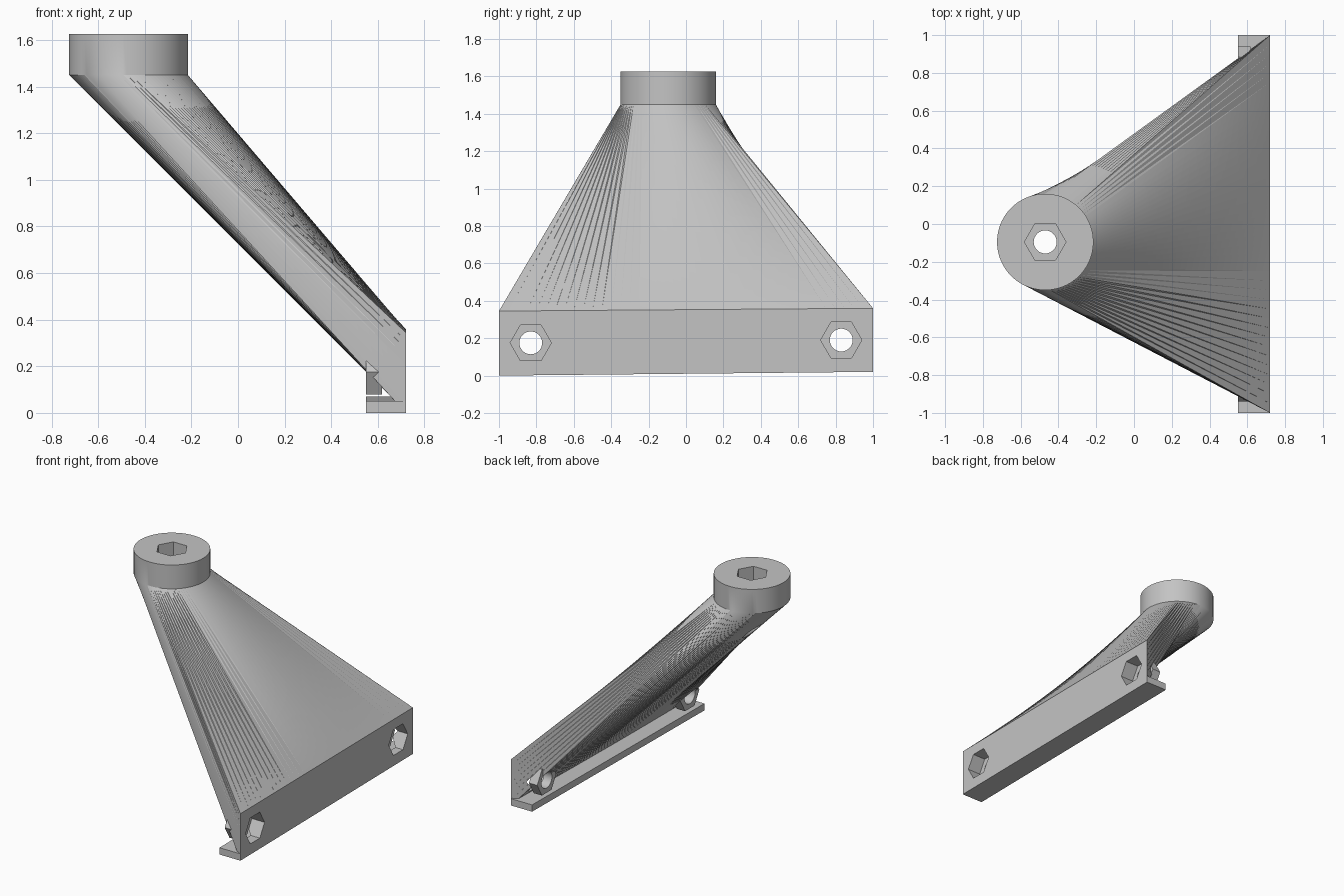
import bpy, bmesh, math
from mathutils import Vector

cube = bpy.data.objects.get("Cube")
if cube:
    bpy.data.objects.remove(cube, do_unlink=True)

grey = bpy.data.materials.new("plain_grey")
grey.use_nodes = True
grey.diffuse_color = (0.55, 0.55, 0.55, 1)
grey.node_tree.nodes["Principled BSDF"].inputs["Base Color"].default_value = (0.55, 0.55, 0.55, 1)

HEAD = Vector((-0.47, -0.095, 0))
HEAD_R, HEAD_LOW, HEAD_TOP = 0.255, 1.45, 1.625
FACE_X, LIP_X, FLOOR_X = 0.72, 0.55, 0.617
HEX_R, HOLE_R = 0.11, 0.061
BOLTS = [(-0.83, 0.175), (0.83, 0.19)]


def add_object(name, bm):
    bmesh.ops.recalc_face_normals(bm, faces=bm.faces)
    mesh = bpy.data.meshes.new(name)
    bm.to_mesh(mesh)
    bm.free()
    mesh.materials.append(grey)
    obj = bpy.data.objects.new(name, mesh)
    bpy.context.collection.objects.link(obj)
    return obj


def loft(name, rings):
    """Skin a stack of equal rings and cap both ends."""
    bm = bmesh.new()
    rows = [[bm.verts.new(p) for p in ring] for ring in rings]
    n = len(rows[0])
    sides = [bm.faces.new((a[i], a[(i + 1) % n], b[(i + 1) % n], b[i]))
             for a, b in zip(rows, rows[1:]) for i in range(n)]
    bm.faces.new(rows[0])
    bm.faces.new(rows[-1])
    bmesh.ops.triangulate(bm, faces=sides)
    return add_object(name, bm)


def prism_x(name, y, z, r, sides, x0, x1):
    angles = [math.tau * i / sides for i in range(sides)]
    return loft(name, [[(x, y + r * math.cos(a), z + r * math.sin(a)) for a in angles]
                       for x in (x0, x1)])


def prism_z(name, r, sides, z0, z1):
    angles = [math.tau * i / sides for i in range(sides)]
    return loft(name, [[HEAD + Vector((r * math.cos(a), r * math.sin(a), z)) for a in angles]
                       for z in (z0, z1)])


def cut(obj, cutters):
    for c in cutters:
        c.hide_render = True
        mod = obj.modifiers.new("cut", 'BOOLEAN')
        mod.operation = 'DIFFERENCE'
        mod.solver = 'EXACT'
        mod.object = c
    graph = bpy.context.evaluated_depsgraph_get()
    mesh = bpy.data.meshes.new_from_object(obj.evaluated_get(graph))
    obj.modifiers.clear()
    obj.data = mesh


# Arm: slightly skewed rectangle blended into the round head
corners = [Vector((FACE_X, -1, 0.345)), Vector((FACE_X, 1, 0.36)),
           Vector((FACE_X, 1, 0.02)), Vector((FACE_X, -1, 0))]
turns = [-88, 50, 80, 236, 272]
steps = [40, 8, 44, 10]
plate, circle = [], []
for k in range(4):
    for s in range(steps[k]):
        t = s / steps[k]
        plate.append(corners[k].lerp(corners[(k + 1) % 4], t))
        a = math.radians(turns[k] + (turns[k + 1] - turns[k]) * t)
        circle.append(HEAD + Vector((HEAD_R * math.cos(a), HEAD_R * math.sin(a), 0)))
arm = loft("arm_and_head", [plate] + [[p + Vector((0, 0, z)) for p in circle]
                                      for z in (HEAD_LOW, HEAD_TOP)])

# Lip along the foot of the mounting face
lip = loft("base_lip", [[(LIP_X, y, z), (FACE_X, y, z), (FACE_X, y, z + 0.05), (LIP_X, y, z + 0.05)]
                        for y, z in ((-1, 0), (1, 0.02))])

# Hex bosses, bolt holes and hex recesses
bosses, drills, recesses = [], [], []
for side, (y, z) in zip(("right", "left"), BOLTS):
    bosses.append(prism_x(side + "_boss", y, z, HEX_R, 6, LIP_X, FLOOR_X))
    drills.append(prism_x(side + "_drill", y, z, HOLE_R, 32, 0.3, 0.9))
    recesses.append(prism_x(side + "_recess", y, z, HEX_R, 6, FLOOR_X, 0.9))
head_drill = prism_z("head_drill", HOLE_R, 32, 0.8, 1.8)
head_recess = prism_z("head_recess", HEX_R, 6, 1.475, 1.8)

cut(arm, recesses + drills + [head_recess, head_drill])
for boss, drill in zip(bosses, drills):
    cut(boss, [drill])
for helper in drills + recesses + [head_drill, head_recess]:
    bpy.data.objects.remove(helper, do_unlink=True)

# Smooth the curved skin, keep hard edges
for obj in [arm, lip] + bosses:
    bpy.ops.object.select_all(action='DESELECT')
    obj.select_set(True)
    bpy.context.view_layer.objects.active = obj
    bpy.ops.object.shade_smooth_by_angle(angle=math.radians(25))
